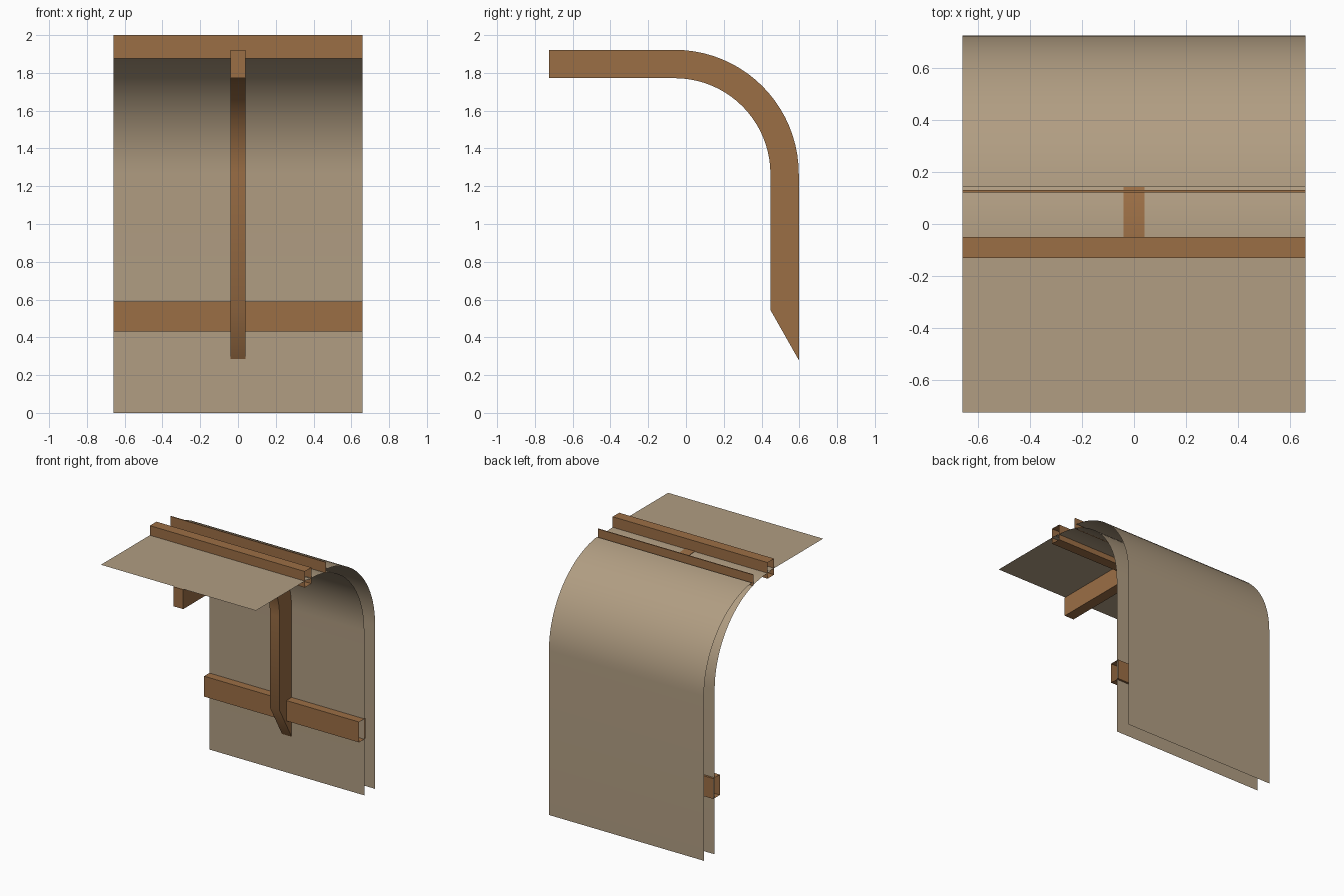
import bpy, math

if "Cube" in bpy.data.objects:
    bpy.data.objects.remove(bpy.data.objects["Cube"])

HALF = 0.66            # half width of sheets and rails
CY, CZ = -0.06, 1.265  # centre of the bend


def material(name, rgb):
    m = bpy.data.materials.new(name)
    m.diffuse_color = (*rgb, 1.0)
    m.use_nodes = True
    m.node_tree.nodes["Principled BSDF"].inputs["Base Color"].default_value = m.diffuse_color
    return m


TAN = material("tan sheet", (0.44, 0.34, 0.225))
BROWN = material("brown wood", (0.33, 0.158, 0.060))


def arc(cy, radius, start=90.0, end=0.0, n=20):
    """Points (y, z) on the bend, from the top round to the back."""
    out = []
    for i in range(n + 1):
        a = math.radians(start + (end - start) * i / n)
        out.append((cy + radius * math.cos(a), CZ + radius * math.sin(a)))
    return out


def sweep(name, profile, half, mat, closed=False, caps=False, smooth=False):
    """Stretch a (y, z) profile along x; outside lies left of its direction."""
    n = len(profile)
    verts = [(-half, y, z) for y, z in profile] + [(half, y, z) for y, z in profile]
    faces = []
    for i in range(n if closed else n - 1):
        j = (i + 1) % n
        faces.append((i, n + i, n + j, j))
    if caps:
        faces.append(tuple(range(n)))
        faces.append(tuple(reversed(range(n, 2 * n))))
    me = bpy.data.meshes.new(name)
    me.from_pydata(verts, [], faces)
    me.materials.append(mat)
    ob = bpy.data.objects.new(name, me)
    bpy.context.collection.objects.link(ob)
    if smooth:
        bpy.context.view_layer.objects.active = ob
        ob.select_set(True)
        bpy.ops.object.shade_smooth_by_angle(angle=math.radians(30))
        ob.select_set(False)
    return ob


def rail(name, y0, y1, z0, z1):
    """Open-ended rectangular tube running the full width."""
    return sweep(name, [(y0, z0), (y0, z1), (y1, z1), (y1, z0)], HALF, BROWN, closed=True)


# Flat front sheet, ending under the top rail
sweep("front_top_sheet", [(-0.725, 1.926), (-0.07, 1.926)], HALF, TAN)

# Inner bent sheet, just inside the outer edge of the rib at the top
sweep("inner_sheet", [(-0.09, CZ + 0.654)] + arc(CY, 0.654) + [(CY + 0.654, 0.0)],
      HALF, TAN, smooth=True)

# Outer bent sheet: same bend moved back, starting just behind the upstand
R = 0.657
cy = 0.725 - R
start = math.degrees(math.acos((0.142 - cy) / R))
sweep("outer_sheet", arc(cy, R, start=start) + [(0.725, 0.0)], HALF, TAN, smooth=True)

# Bent rib with a slanted foot
outer = [(-0.725, CZ + 0.657)] + arc(CY, 0.657) + [(CY + 0.657, 0.28)]
inner = [(-0.725, CZ + 0.507)] + arc(CY, 0.507) + [(CY + 0.507, 0.545)]
sweep("bent_rib", outer + inner[::-1], 0.041, BROWN, closed=True, caps=True, smooth=True)

# Rails and the thin upstand along the opening
rail("top_rail", -0.13, -0.05, 1.876, 2.0)
rail("lower_rail", 0.53, 0.61, 0.432, 0.589)
rail("upstand_strip", 0.122, 0.130, 1.89, 1.975)
